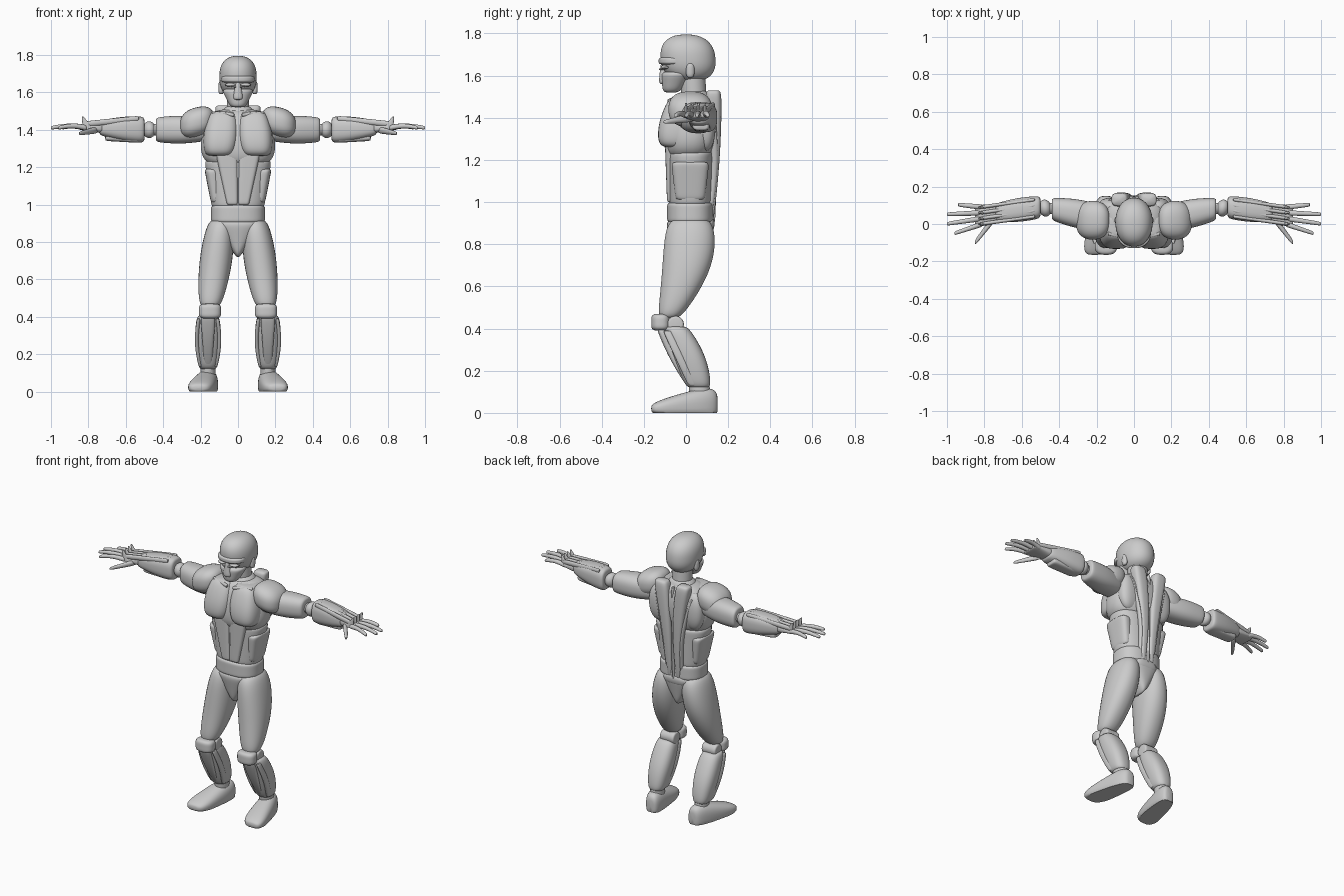
import bpy, bmesh, math
from mathutils import Vector

cube = bpy.data.objects.get("Cube")
if cube:
    bpy.data.objects.remove(cube)

grey = bpy.data.materials.new("plain grey")
grey.use_nodes = True
grey.diffuse_color = (0.6, 0.6, 0.6, 1)
grey.node_tree.nodes["Principled BSDF"].inputs["Base Color"].default_value = grey.diffuse_color

RINGS, SIDES = 28, 32


def rounded_power(value, power):
    return math.copysign(abs(value) ** (2 / power), value)


def shell(name, start, end, size, end_size=None, axis="z", bulge=0, bow=(0, 0, 0),
          ends=8, power=2.5):
    """Rounded tapering solid from start to end; anything off centre is mirrored.
    ends sets how square the tips are, power how square the cross-section is."""
    start, end, bow = Vector(start), Vector(end), Vector(bow)
    size = Vector(size)
    end_size = Vector(end_size) if end_size else size
    across = [i for i in range(3) if i != "xyz".index(axis)]
    bm = bmesh.new()
    loops = []
    for j in range(RINGS + 1):
        along = -math.cos(math.pi * j / RINGS)
        t = (along + 1) / 2
        arch = math.sin(math.pi * t)
        centre = start.lerp(end, t) + bow * arch
        tip = max(1 - abs(along) ** ends, 0) ** (1 / ends)
        radius = size.lerp(end_size, t) * (1 + bulge * arch) * max(tip, 0.01)
        loop = []
        for k in range(SIDES):
            angle = math.tau * (k + 0.5) / SIDES
            point = centre.copy()
            point[across[0]] += radius.x * rounded_power(math.cos(angle), power)
            point[across[1]] += radius.y * rounded_power(math.sin(angle), power)
            point.z = max(point.z, 0)
            loop.append(bm.verts.new(point))
        loops.append(loop)
    for lower, upper in zip(loops, loops[1:]):
        for k in range(SIDES):
            bm.faces.new((lower[k - 1], lower[k], upper[k], upper[k - 1]))
    bm.faces.new(loops[0])
    bm.faces.new(loops[-1])
    bmesh.ops.recalc_face_normals(bm, faces=bm.faces)
    mesh = bpy.data.meshes.new(name)
    bm.to_mesh(mesh)
    bm.free()
    mesh.materials.append(grey)
    obj = bpy.data.objects.new(name, mesh)
    bpy.context.collection.objects.link(obj)
    bpy.ops.object.select_all(action="DESELECT")
    obj.select_set(True)
    bpy.context.view_layer.objects.active = obj
    bpy.ops.object.shade_smooth_by_angle(angle=math.radians(50))
    if start.x:
        obj.modifiers.new("mirror", "MIRROR").use_mirror_merge = False


# Head: skull, brow, eyes, face mask, ears and neck
shell("skull", start=(0, .02, 1.57), end=(0, 0, 1.795), size=(.1, .13), ends=2.4, power=2.1)
shell("brow", start=(0, -.05, 1.65), end=(0, -.05, 1.69), size=(.09, .08), ends=4, power=2.2)
shell("eyeball", start=(.04, -.1, 1.63), end=(.04, -.1, 1.65), size=(.03, .02), ends=2, power=2)
shell("eyelid", start=(.01, -.12, 1.63), end=(.07, -.09, 1.64), size=(.01, .005), axis="x")
shell("face_mask", start=(0, -.07, 1.52), end=(0, -.04, 1.62), size=(.04, .04),
      end_size=(.09, .08), ends=5, power=2.2)
shell("nose", start=(0, -.11, 1.56), end=(0, -.11, 1.66), size=(.03, .02),
      end_size=(.01, .01), ends=4, power=2)
shell("ear", start=(.09, .02, 1.59), end=(.09, .02, 1.66), size=(.015, .02), ends=3, power=2)
shell("neck", start=(0, .04, 1.47), end=(0, .03, 1.62), size=(.06, .06), power=2)
shell("collar", start=(0, .04, 1.45), end=(0, .04, 1.53), size=(.13, .1),
      end_size=(.06, .06), ends=6, power=2.2)

# Torso: rib shell, chest plates, waist and belly plates
shell("rib_shell", start=(0, .01, 1.2), end=(0, .04, 1.51), size=(.18, .11),
      end_size=(.15, .1), bulge=.2, ends=4.5)
shell("chest_plate", start=(.1, -.03, 1.26), end=(.08, -.01, 1.5), size=(.08, .1),
      end_size=(.07, .07), bulge=.24, ends=6, power=3)
shell("collar_bone", start=(.02, -.08, 1.48), end=(.14, -.05, 1.49), size=(.01, .01), axis="x")
shell("waist", start=(0, .02, .98), end=(0, .02, 1.24), size=(.14, .1), end_size=(.18, .11),
      ends=14)
shell("belly_plate", start=(.03, -.04, 1), end=(.06, -.05, 1.275), size=(.03, .05),
      end_size=(.06, .05), ends=20, power=5)
shell("side_rib_plate", start=(.11, .02, 1.01), end=(.14, .02, 1.19), size=(.035, .07),
      end_size=(.04, .09), ends=10, power=3)
shell("belt", start=(0, .02, .9), end=(0, .02, 1), size=(.145, .11))

# Back: spine, spreading straps, shoulder blades and tail pad
shell("spine", start=(0, .12, .9), end=(0, .13, 1.5), size=(.01, .02), power=2)
shell("back_strap", start=(.03, .11, .9), end=(.08, .13, 1.53), size=(.015, .02),
      end_size=(.05, .04), bow=(-.015, .01, 0), power=3)
shell("strap_edge", start=(.05, .11, .95), end=(.13, .12, 1.45), size=(.01, .015),
      bow=(-.02, .02, 0), power=2)
shell("shoulder_blade", start=(.12, .09, 1.24), end=(.12, .09, 1.48), size=(.07, .05), ends=2.2)
shell("tail_pad", start=(0, .1, .85), end=(0, .11, .93), size=(.08, .03), ends=2.2)

# Pelvis and legs
shell("pelvis", start=(0, .02, .72), end=(0, .02, .92), size=(.01, .08), end_size=(.16, .12),
      ends=6)
shell("thigh", start=(.15, -.08, .45), end=(.09, .02, .92), size=(.06, .06),
      end_size=(.07, .11), bulge=.33, bow=(0, .03, 0), ends=6, power=2.2)
shell("knee_joint", start=(.1, -.05, .42), end=(.2, -.05, .42), size=(.04, .04), axis="x",
      power=2)
shell("knee_cap", start=(.15, -.12, .39), end=(.15, -.12, .47), size=(.06, .045), ends=4)
shell("calf", start=(.16, .06, .12), end=(.16, -.05, .41), size=(.05, .06), end_size=(.06, .06),
      bulge=.25, bow=(0, .01, 0))
shell("shin_guard", start=(.16, .02, .13), end=(.16, -.12, .4), size=(.02, .02),
      end_size=(.04, .02), bow=(0, -.01, 0), power=3)
for label, side in (("inner", -1), ("outer", 1)):
    shell(label + "_shin_rail", start=(.16 + side * .04, .03, .13),
          end=(.16 + side * .05, -.09, .39), size=(.01, .02), bow=(side * .015, 0, 0))
shell("ankle", start=(.16, .07, .05), end=(.16, .06, .15), size=(.04, .05), power=2)
shell("foot", start=(.15, .15, .04), end=(.21, -.165, .02), size=(.05, .09),
      end_size=(.07, .03), axis="y", bulge=.1, ends=4)

# Arms, held straight out sideways
shell("shoulder_pad", start=(.13, .02, 1.46), end=(.31, .02, 1.42), size=(.09, .07), axis="x",
      bulge=.15, ends=3)
shell("upper_arm", start=(.17, .03, 1.4), end=(.44, .08, 1.4), size=(.07, .06),
      end_size=(.06, .065), axis="x", bulge=.18, ends=12)
shell("elbow_rod", start=(.42, .08, 1.4), end=(.52, .09, 1.4), size=(.03, .03), axis="x", power=2)
shell("elbow_joint", start=(.44, .08, 1.4), end=(.51, .09, 1.4), size=(.045, .045), axis="x",
      ends=2, power=2)
shell("forearm", start=(.5, .09, 1.4), end=(.74, .06, 1.41), size=(.06, .07),
      end_size=(.05, .04), axis="x", bulge=.15, ends=10, power=2.8)
shell("forearm_underplate", start=(.53, .08, 1.35), end=(.71, .07, 1.36), size=(.04, .02),
      axis="x", power=3)

# Hands: palm, spread fingers, ridges ending in small spikes, and thumb
shell("palm", start=(.72, .06, 1.41), end=(.85, .04, 1.41), size=(.05, .03),
      end_size=(.06, .01), axis="x", power=2.8)
for i, reach in enumerate((.94, 1, 1, .96)):
    base = .09 - i * .03
    shell(f"hand_ridge_{i}", start=(.53, base + .04, 1.46), end=(.82, base, 1.43),
          size=(.01, .015), axis="x", power=2)
    shell(f"knuckle_spike_{i}", start=(.8, base, 1.4), end=(.83, base, 1.47), size=(.03, .01),
          end_size=(.005, .005), power=2)
    shell(f"finger_{i}", start=(.81, base, 1.41), end=(reach, base * 1.7 - .05, 1.41),
          size=(.015, .015), end_size=(.01, .01), axis="x", bow=(0, 0, .01), power=2)
shell("thumb", start=(.75, .03, 1.4), end=(.85, -.1, 1.38), size=(.025, .02),
      end_size=(.015, .01), axis="x", ends=5, power=2)
